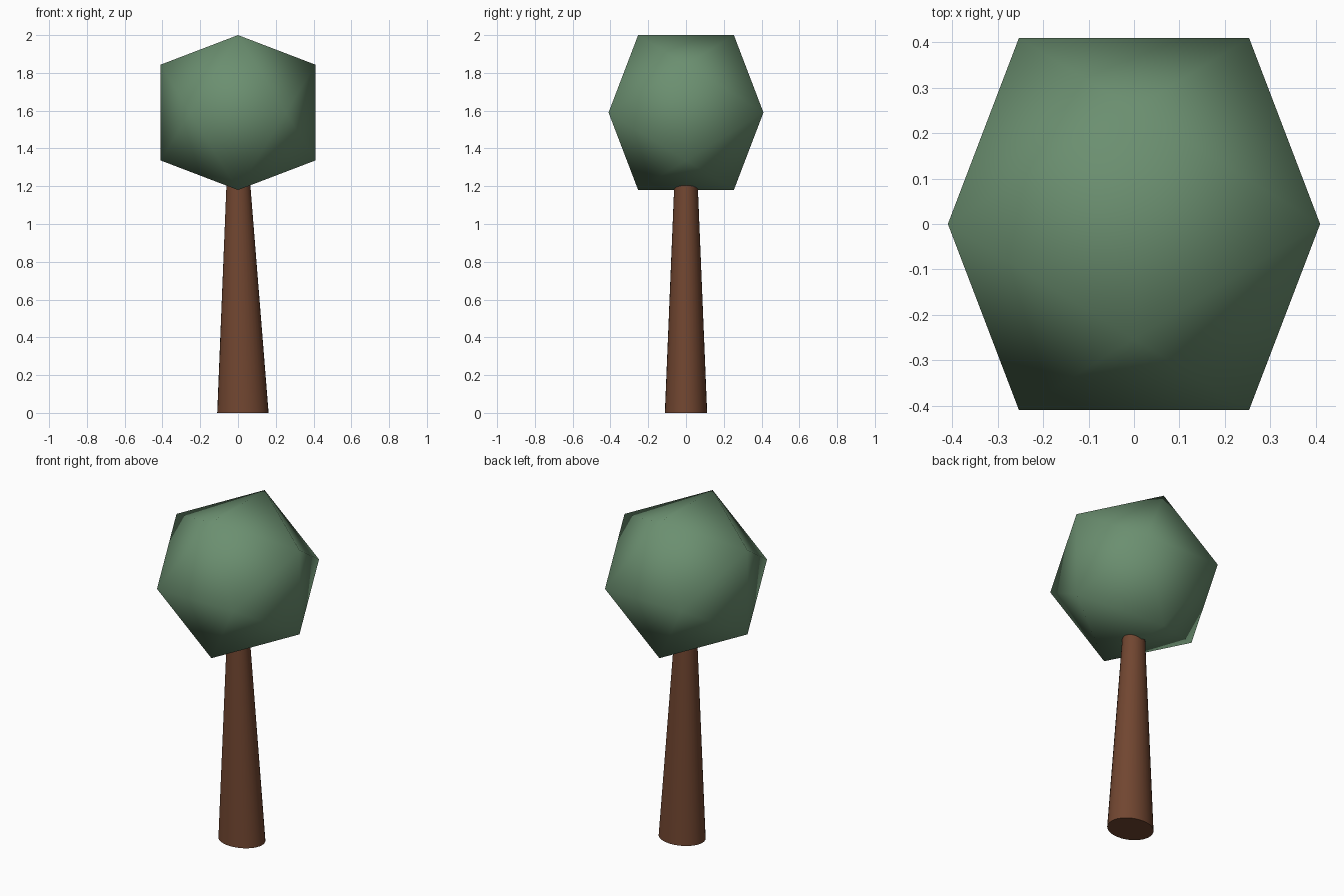
import bpy, bmesh, math
from mathutils import Vector

if "Cube" in bpy.data.objects:
    bpy.data.objects.remove(bpy.data.objects["Cube"])


def material(name, rgb):
    m = bpy.data.materials.new(name)
    m.diffuse_color = (*rgb, 1)
    m.use_nodes = True
    m.node_tree.nodes["Principled BSDF"].inputs["Base Color"].default_value = m.diffuse_color
    return m


def make_object(name, bm, mat):
    bmesh.ops.recalc_face_normals(bm, faces=bm.faces)
    mesh = bpy.data.meshes.new(name)
    bm.to_mesh(mesh)
    bm.free()
    mesh.materials.append(mat)
    ob = bpy.data.objects.new(name, mesh)
    bpy.context.collection.objects.link(ob)
    return ob


# Trunk: smooth tapered cone, slightly stretched towards +x at the foot
bm = bmesh.new()
SIDES = 32
rings = []
for z, cx, rx, ry in ((0, 0.026, 0.136, 0.112), (1.26, 0.001, 0.06, 0.06)):
    rings.append([bm.verts.new((cx + rx * math.cos(a), ry * math.sin(a), z))
                  for a in (2 * math.pi * i / SIDES for i in range(SIDES))])
low, high = rings
for i in range(SIDES):
    j = (i + 1) % SIDES
    bm.faces.new((low[i], low[j], high[j], high[i])).smooth = True
bm.faces.new(low[::-1])
bm.faces.new(high)
for ring in rings:
    for i in range(SIDES):
        bm.edges.get((ring[i], ring[(i + 1) % SIDES])).smooth = False
make_object("trunk", bm, material("bark brown", (0.165, 0.061, 0.030)))

# Crown: smooth-shaded icosahedron from three golden rectangles
bm = bmesh.new()
LONG, SHORT, MID = 0.41, 0.2534, 1.59
for a in (-SHORT, SHORT):
    for b in (-LONG, LONG):
        for p in ((0, a, b), (a, b, 0), (b, 0, a)):
            bm.verts.new(Vector(p) + Vector((0, 0, MID)))
bmesh.ops.convex_hull(bm, input=bm.verts)
for f in bm.faces:
    f.smooth = True
make_object("crown", bm, material("leaf green", (0.147, 0.275, 0.162)))
